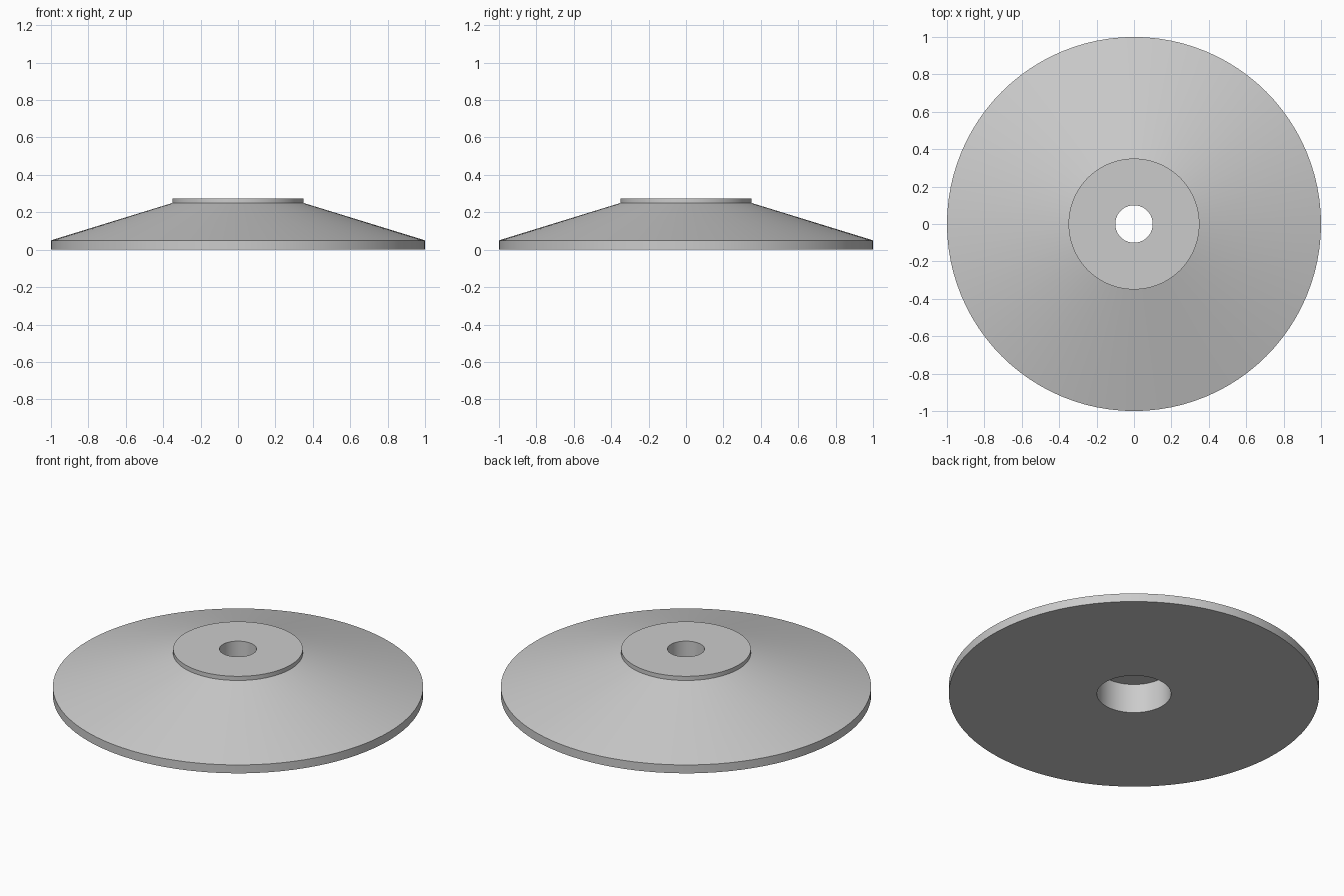
import bpy
import bmesh
import math

SEGMENTS = 96

cube = bpy.data.objects.get("Cube")
if cube:
    bpy.data.objects.remove(cube, do_unlink=True)


def make_material(name, rgb):
    mat = bpy.data.materials.new(name)
    mat.use_nodes = True
    mat.diffuse_color = (*rgb, 1)
    mat.node_tree.nodes["Principled BSDF"].inputs["Base Color"].default_value = (*rgb, 1)
    return mat


def lathe(name, profile, mat):
    """Spin a closed (radius, height) profile around z."""
    bm = bmesh.new()
    verts = [bm.verts.new((r, 0, z)) for r, z in profile]
    edges = [bm.edges.new((a, b)) for a, b in zip(verts, verts[1:] + verts[:1])]
    bmesh.ops.spin(bm, geom=verts + edges, cent=(0, 0, 0), axis=(0, 0, 1),
                   angle=math.tau, steps=SEGMENTS, use_merge=True)
    bmesh.ops.remove_doubles(bm, verts=bm.verts, dist=0.0001)
    bmesh.ops.recalc_face_normals(bm, faces=bm.faces)
    mesh = bpy.data.meshes.new(name)
    bm.to_mesh(mesh)
    bm.free()
    mesh.materials.append(mat)
    obj = bpy.data.objects.new(name, mesh)
    bpy.context.collection.objects.link(obj)
    bpy.ops.object.select_all(action='DESELECT')
    obj.select_set(True)
    bpy.context.view_layer.objects.active = obj
    # below the cone-to-rim angle, so every turned edge stays crisp
    bpy.ops.object.shade_smooth_by_angle(angle=math.radians(15))
    return obj


grey = make_material("plain grey", (0.6, 0.6, 0.6))

# Rim, cone and raised collar, with a stepped bore: narrow above, wide below
lathe("conical_flange", [
    (0.2, 0), (1, 0), (1, 0.05),
    (0.35, 0.25), (0.35, 0.275),
    (0.1, 0.275), (0.1, 0.175), (0.2, 0.175),
], grey)
